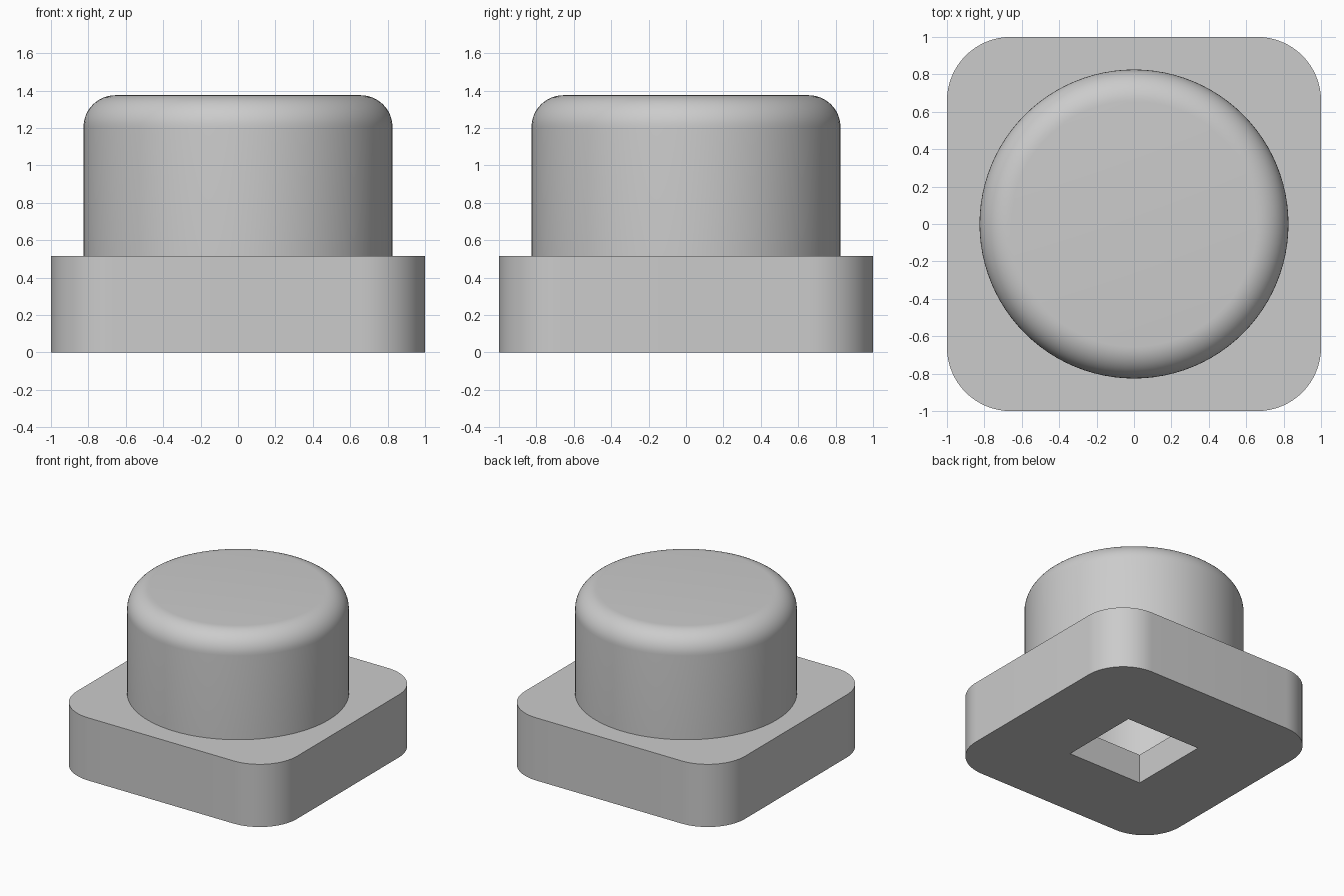
import bpy
import bmesh
import math

BASE_TOP = 0.515
FLOOR = 0.243
TOP = 1.375

if "Cube" in bpy.data.objects:
    bpy.data.objects.remove(bpy.data.objects["Cube"])

grey = bpy.data.materials.new("plain_grey")
grey.use_nodes = True
colour = (0.6, 0.6, 0.6, 1)
grey.diffuse_color = colour
grey.node_tree.nodes["Principled BSDF"].inputs["Base Color"].default_value = colour


def finish(name, bm):
    mesh = bpy.data.meshes.new(name)
    bm.to_mesh(mesh)
    bm.free()
    mesh.materials.append(grey)
    obj = bpy.data.objects.new(name, mesh)
    bpy.context.collection.objects.link(obj)
    return obj


def round_edges(bm, edges, radius, segments):
    bmesh.ops.bevel(bm, geom=edges, offset=radius, offset_type='OFFSET',
                    segments=segments, profile=0.5, affect='EDGES')


def block(name, width, bottom, top, corner=0):
    bm = bmesh.new()
    bmesh.ops.create_cube(bm, size=1)
    for v in bm.verts:
        v.co = (v.co.x * width, v.co.y * width, top if v.co.z > 0 else bottom)
    if corner:
        upright = [e for e in bm.edges
                   if abs(e.verts[0].co.z - e.verts[1].co.z) > 0.1]
        round_edges(bm, upright, corner, 16)
    return finish(name, bm)


def drum(name, radius, bottom, top, fillet=0):
    bm = bmesh.new()
    bmesh.ops.create_cone(bm, cap_ends=True, segments=96, radius1=radius,
                          radius2=radius, depth=top - bottom)
    bmesh.ops.translate(bm, verts=bm.verts, vec=(0, 0, (top + bottom) / 2))
    if fillet:
        rim = [e for e in bm.edges
               if all(v.co.z > top - 0.001 for v in e.verts)]
        round_edges(bm, rim, fillet, 12)
    return finish(name, bm)


def combine(target, tool, operation):
    mod = target.modifiers.new(tool.name, 'BOOLEAN')
    mod.operation = operation
    mod.solver = 'EXACT'
    mod.object = tool
    bpy.ops.object.modifier_apply(modifier=mod.name)
    bpy.data.objects.remove(tool)


# Square base with rounded corners
cap = block("button_cap", 2, 0, BASE_TOP, corner=0.34)
bpy.ops.object.select_all(action='DESELECT')
cap.select_set(True)
bpy.context.view_layer.objects.active = cap

# Round button with a softened top rim
combine(cap, drum("round_button", 0.826, 0.3, TOP, fillet=0.17), 'UNION')

# Hollow interior and the square socket that opens into it
combine(cap, drum("cavity", 0.583, FLOOR, TOP - FLOOR), 'DIFFERENCE')
combine(cap, block("socket", 0.683, -0.1, FLOOR + 0.1), 'DIFFERENCE')

bpy.ops.object.shade_smooth_by_angle(angle=math.radians(30))
